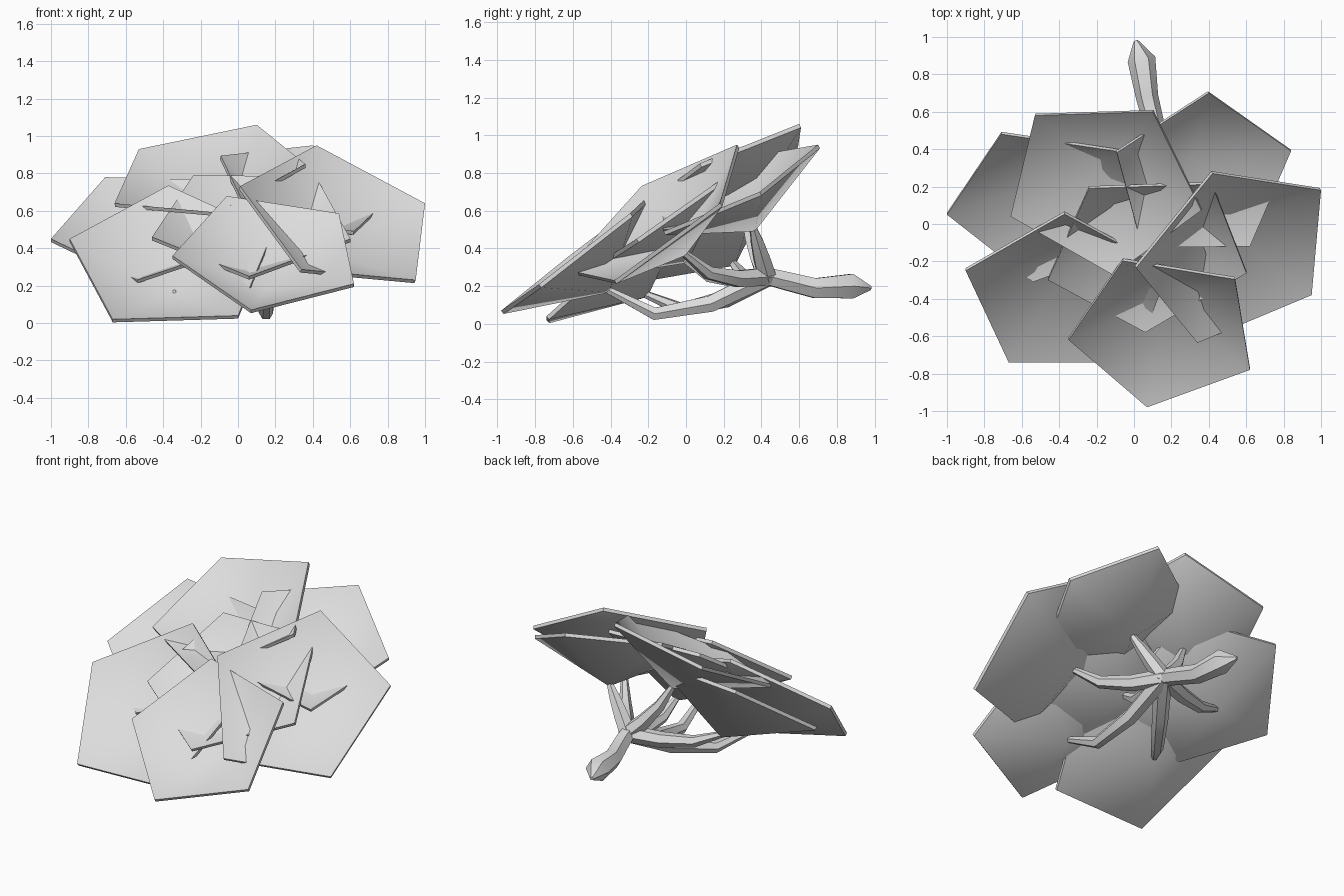
import bpy, bmesh, math
from mathutils import Vector as V

if "Cube" in bpy.data.objects:
    bpy.data.objects.remove(bpy.data.objects["Cube"])

PHI = (1 + 5 ** 0.5) / 2
DEPTH, THICK = 0.25, 0.022
JOINT = V((0.13, 0.43, 0.25))

grey = bpy.data.materials.new("pale_grey")
grey.diffuse_color = (0.72, 0.72, 0.72, 1)
grey.use_nodes = True
grey.node_tree.nodes["Principled BSDF"].inputs["Base Color"].default_value = grey.diffuse_color


def finish(name, bm):
    bmesh.ops.recalc_face_normals(bm, faces=bm.faces)
    me = bpy.data.meshes.new(name)
    bm.to_mesh(me)
    bm.free()
    me.materials.append(grey)
    ob = bpy.data.objects.new(name, me)
    bpy.context.collection.objects.link(ob)
    bpy.ops.object.select_all(action='DESELECT')
    ob.select_set(True)
    bpy.context.view_layer.objects.active = ob
    bpy.ops.object.shade_smooth_by_angle(angle=math.radians(45))
    return ob


def leaf_pad(name, a, b, c):
    """Regular pentagon from three neighbouring corners, sunk to a point in the middle.
    Returns the underside point where the twig meets it."""
    a, b, c = V(a), V(b), V(c)
    corners = [a, b, c, a + PHI * (c - b), c + PHI * (a - b)]
    n = (a - b).cross(c - b).normalized()
    if n.z < 0:
        n.negate()
    mid = sum(corners, V()) / 5
    apex = mid - n * DEPTH
    bm = bmesh.new()
    rims = []
    for off in (0, THICK):
        rim = [bm.verts.new(p - n * off) for p in corners]
        tip = bm.verts.new(apex - n * off)
        for i in range(5):
            bm.faces.new((rim[i], rim[(i + 1) % 5], tip))
        rims.append(rim)
    for i in range(5):
        j = (i + 1) % 5
        bm.faces.new((rims[0][i], rims[0][j], rims[1][j], rims[1][i]))
    finish(name, bm)
    return apex


def limb(name, path, radii, sides=6):
    """Tapered tube through the path points."""
    path = [V(p) for p in path]
    bm = bmesh.new()
    rings = []
    for i, (p, r) in enumerate(zip(path, radii)):
        t = (path[min(i + 1, len(path) - 1)] - path[max(i - 1, 0)]).normalized()
        ref = V((0, 0, 1)) if abs(t.z) < 0.9 else V((1, 0, 0))
        u = t.cross(ref).normalized()
        w = u.cross(t)
        rings.append([bm.verts.new(p + r * (u * math.cos(k * math.tau / sides)
                                            + w * math.sin(k * math.tau / sides)))
                      for k in range(sides)])
    for r0, r1 in zip(rings, rings[1:]):
        for k in range(sides):
            j = (k + 1) % sides
            bm.faces.new((r0[k], r0[j], r1[j], r1[k]))
    bm.faces.new(rings[0])
    bm.faces.new(rings[-1])
    finish(name, bm)


# leaf pads: three corners each, and the sag of the twig that carries it
pads = {
    "front": ((-.35, -.62, .36), (.07, -.98, .07), (.62, -.78, .21), .15),
    "front_left": ((-.90, -.25, .45), (-.67, -.74, .02), (0, -.74, .04), .11),
    "right": ((.42, .27, .95), (1.0, .18, .64), (.95, -.38, .23), .07),
    "back_left": ((-.71, .48, .78), (-1.0, .05, .45), (-.54, -.31, .23), .05),
    "back": ((-.66, .04, .64), (-.53, .58, .93), (.10, .60, 1.06), .04),
    "back_right": ((.40, .70, .95), (.84, .39, .70), (.62, -.12, .49), .0),
    "middle": ((-.24, .19, .79), (-.46, -.30, .46), (.06, -.58, .25), .06),
}
for name, (a, b, c, sag) in pads.items():
    apex = leaf_pad(name + "_leaf_pad", a, b, c)
    drop = V((0, 0, sag))
    limb(name + "_twig",
         [JOINT, JOINT.lerp(apex, .35) - drop * .8, JOINT.lerp(apex, .7) - drop, apex],
         [.055, .05, .038, .02])

# main stem with its pointed end at the back
limb("main_stem",
     [(.13, .40, .26), (.11, .52, .23), (.07, .68, .19), (.04, .88, .20), (.01, .98, .19)],
     [.05, .055, .06, .075, .012])
